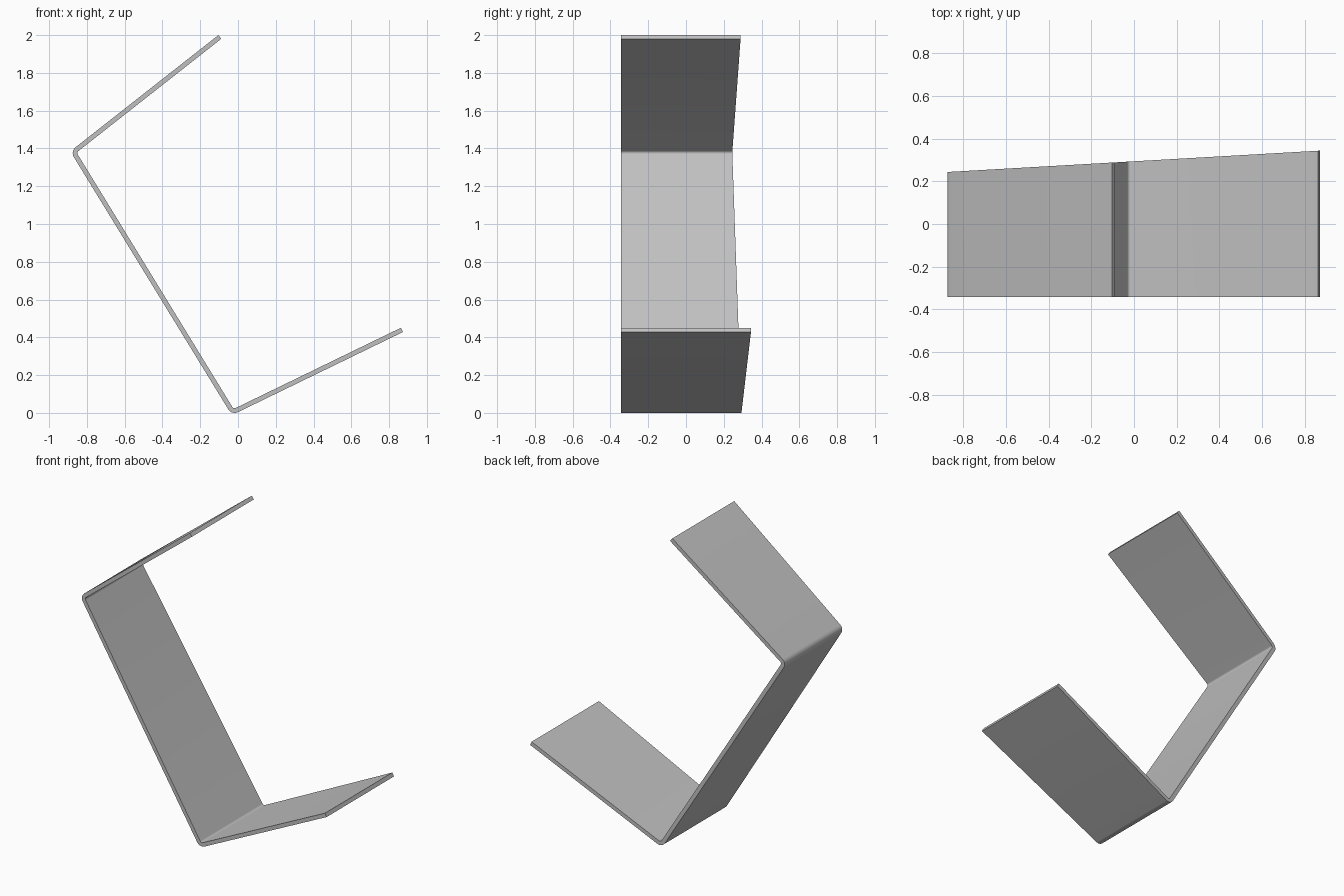
import bpy, bmesh, math
from mathutils import Vector

cube = bpy.data.objects.get("Cube")
if cube:
    bpy.data.objects.remove(cube, do_unlink=True)

THICK, OUTER, STEPS = 0.025, 0.04, 10
FRONT_Y = -0.343


def back_y(x):
    # slanted rear edge of the strip
    return 0.294 + 0.0573 * x


# Bend centres and the outer corners of the two free ends (x, z)
upper_bend, lower_bend = Vector((-0.835, 1.375)), Vector((-0.0176, 0.04))
upper_end, lower_end = Vector((-0.104, 2.0)), Vector((0.873, 0.428))

span = lower_bend - upper_bend
mid = math.atan2(span.y, span.x) - math.pi / 2 + 2 * math.pi


def tangent_normal(centre, end, side):
    # angle of the outer normal of the plate leaving a bend
    d = end - centre
    return math.atan2(d.y, d.x) + side * math.acos(OUTER / d.length)


top_angle = tangent_normal(upper_bend, upper_end, 1)
low_angle = tangent_normal(lower_bend, lower_end, -1) + 2 * math.pi


def polar(angle, radius):
    return Vector((math.cos(angle), math.sin(angle))) * radius


def side_line(offset):
    # one side of the sheet, set in from the outer surface
    line = [upper_end - polar(top_angle, offset)]
    for centre, a, b in ((upper_bend, top_angle, mid), (lower_bend, mid, low_angle)):
        for i in range(STEPS + 1):
            line.append(centre + polar(a + (b - a) * i / STEPS, OUTER - offset))
    return line + [lower_end - polar(low_angle, offset)]


outer, inner = side_line(0), side_line(THICK)

# Sweep the sheet profile through the depth
bm = bmesh.new()
rings = []
for o, i in zip(outer, inner):
    rings.append([bm.verts.new((p.x, y, p.y)) for p, y in (
        (o, FRONT_Y), (o, back_y(o.x)), (i, back_y(i.x)), (i, FRONT_Y))])
for a, b in zip(rings, rings[1:]):
    for k in range(4):
        n = (k + 1) % 4
        bm.faces.new((a[k], a[n], b[n], b[k]))
bm.faces.new(rings[0])
bm.faces.new(rings[-1][::-1])
bmesh.ops.recalc_face_normals(bm, faces=bm.faces)

mesh = bpy.data.meshes.new("bent_sheet")
bm.to_mesh(mesh)
bm.free()
sheet = bpy.data.objects.new("bent_sheet", mesh)
bpy.context.collection.objects.link(sheet)

# Plain grey sheet
grey = bpy.data.materials.new("light_grey")
grey.use_nodes = True
colour = (0.53, 0.53, 0.53, 1)
grey.diffuse_color = colour
grey.node_tree.nodes["Principled BSDF"].inputs["Base Color"].default_value = colour
mesh.materials.append(grey)

# Smooth bends with crisp sheet edges
bpy.ops.object.select_all(action='DESELECT')
sheet.select_set(True)
bpy.context.view_layer.objects.active = sheet
bpy.ops.object.shade_smooth_by_angle(angle=math.radians(30))
